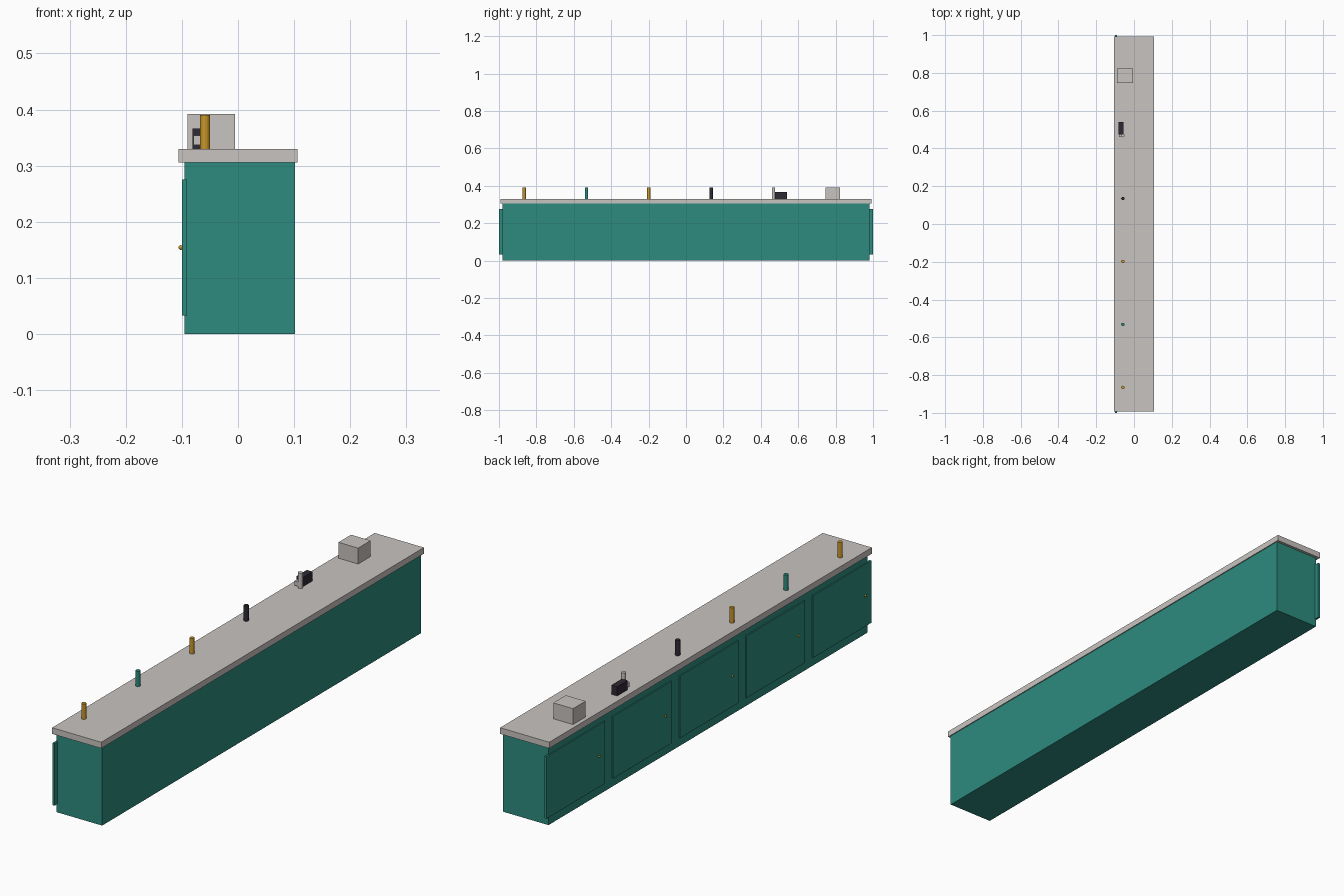
import bpy, bmesh, math
from mathutils import Matrix, Vector

if "Cube" in bpy.data.objects:
    bpy.data.objects.remove(bpy.data.objects["Cube"])


def material(name, rgb):
    m = bpy.data.materials.new(name)
    m.diffuse_color = (*rgb, 1)
    m.use_nodes = True
    m.node_tree.nodes["Principled BSDF"].inputs["Base Color"].default_value = m.diffuse_color
    return m


TEAL = material("teal paint", (0.026, 0.258, 0.212))
STONE = material("pale stone", (0.584, 0.552, 0.527))
GOLD = material("amber gold", (0.578, 0.301, 0.023))
DARK = material("dark charcoal", (0.028, 0.023, 0.036))


def finish(name, bm, mat):
    me = bpy.data.meshes.new(name)
    bm.to_mesh(me)
    bm.free()
    me.materials.append(mat)
    ob = bpy.data.objects.new(name, me)
    bpy.context.collection.objects.link(ob)
    return ob


def box(name, lo, hi, mat):
    lo, hi = Vector(lo), Vector(hi)
    bm = bmesh.new()
    bmesh.ops.create_cube(bm, size=1, matrix=Matrix.Translation((lo + hi) / 2)
                          @ Matrix.Diagonal((*(hi - lo), 1)))
    return finish(name, bm, mat)


def cylinder(name, x, y, z0, z1, r, mat, sides=12):
    bm = bmesh.new()
    bmesh.ops.create_cone(bm, cap_ends=True, segments=sides, radius1=r, radius2=r,
                          depth=z1 - z0, matrix=Matrix.Translation((x, y, (z0 + z1) / 2)))
    return finish(name, bm, mat)


def knob(name, loc, r, mat):
    bm = bmesh.new()
    bmesh.ops.create_uvsphere(bm, u_segments=10, v_segments=6, radius=r,
                              matrix=Matrix.Translation(loc))
    for f in bm.faces:
        f.smooth = True
    return finish(name, bm, mat)


TOP = 0.33

# Cabinet and worktop
box("cabinet_body", (-0.095, -0.982, 0), (0.102, 0.982, 0.306), TEAL)
box("worktop", (-0.106, -0.993, 0.306), (0.106, 0.993, TOP), STONE)

# Five doors along the left side, each with a knob near one edge
for i in range(5):
    y = 0.82 - 0.41 * i
    box(f"door_{i + 1}", (-0.0995, y - 0.18, 0.033), (-0.0905, y + 0.18, 0.275), TEAL)
    knob(f"door_knob_{i + 1}", (-0.102, y - 0.14, 0.154), 0.0042, GOLD)

# Row of bottles on the worktop
for i, mat in enumerate((GOLD, TEAL, GOLD, DARK)):
    cylinder(f"bottle_{i + 1}", -0.059, -0.865 + i / 3, TOP, 0.39, 0.009, mat)

# Small dispenser: upright post, side spout and dark housing
cylinder("dispenser_post", -0.059, 0.468, TOP, 0.39, 0.009, STONE)
box("dispenser_spout", (-0.079, 0.460, 0.337), (-0.062, 0.478, 0.354), STONE)
box("dispenser_housing", (-0.081, 0.475, TOP), (-0.056, 0.539, 0.366), DARK)

# Storage box
box("storage_box", (-0.09, 0.747, TOP), (-0.005, 0.824, 0.392), STONE)
